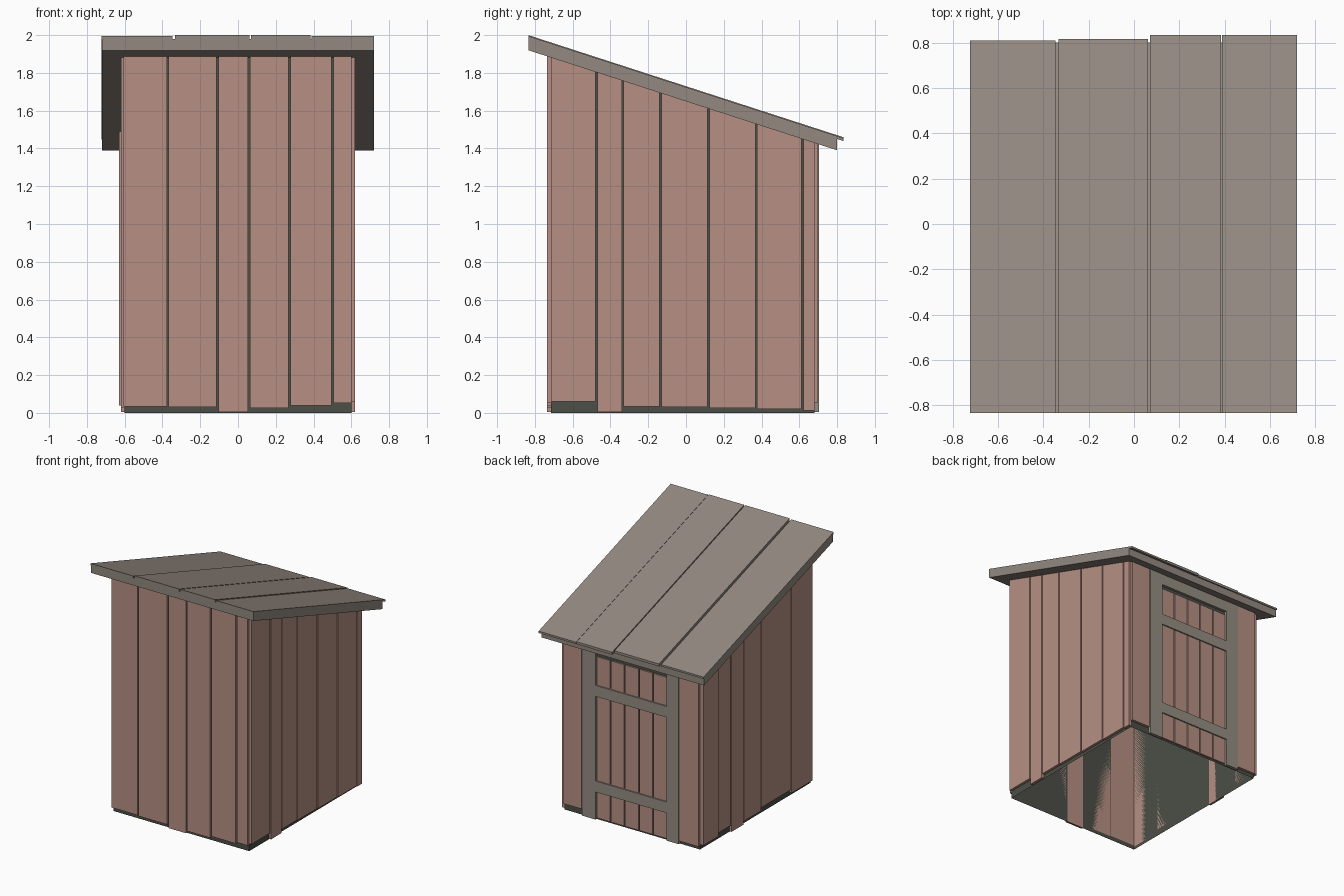
import bpy

cube = bpy.data.objects.get("Cube")
if cube:
    bpy.data.objects.remove(cube, do_unlink=True)


def linear(c):
    c /= 255
    return c / 12.92 if c <= 0.04045 else ((c + 0.055) / 1.055) ** 2.4


def material(name, *rgb):
    mat = bpy.data.materials.new(name)
    mat.use_nodes = True
    colour = (*[linear(c) for c in rgb], 1)
    mat.diffuse_color = colour
    mat.node_tree.nodes["Principled BSDF"].inputs["Base Color"].default_value = colour
    return mat


RED_WOOD = material("faded red wood", 183, 144, 131)
ROOF_WOOD = material("weathered roof wood", 147, 137, 129)
FRAME_WOOD = material("grey frame wood", 148, 142, 131)
DARK = material("dark inner wall", 76, 78, 71)


def eave(y):
    """Height of the sloping underside of the roof."""
    return 1.92 - 0.324 * (y + 0.835)


def block(name, x, y, mat, bottom, top, capped=True):
    """Box whose bottom and top heights are given as functions of y."""
    verts = [(px, py, f(py)) for f in (bottom, top)
             for px, py in ((x[0], y[0]), (x[1], y[0]), (x[1], y[1]), (x[0], y[1]))]
    faces = [(i, (i + 1) % 4, (i + 1) % 4 + 4, i + 4) for i in range(4)]
    if capped:
        faces += [(3, 2, 1, 0), (4, 5, 6, 7)]
    mesh = bpy.data.meshes.new(name)
    mesh.from_pydata(verts, [], faces)
    mesh.materials.append(mat)
    obj = bpy.data.objects.new(name, mesh)
    bpy.context.collection.objects.link(obj)
    return obj


def upright(name, x, y, z, mat, top=eave):
    """Board standing at height z, cut to the roof slope unless a top is given."""
    return block(name, x, y, mat, lambda _: z, top)


# Hollow inner walls, open underneath, showing through the gaps
block("inner_walls", (-0.6, 0.6), (-0.715, 0.68), DARK, lambda _: 0, eave, capped=False)

# Front planks: start, end, bottom height
front = [(-0.605, -0.377, 0.035), (-0.368, -0.113, 0.03), (-0.102, 0.053, 0.005),
         (0.064, 0.268, 0.025), (0.278, 0.494, 0.04), (0.505, 0.6, 0.052)]
for i, (a, b, z) in enumerate(front):
    upright(f"front_plank_{i + 1}", (a, b), (-0.735, -0.715), z, RED_WOOD)

# Side planks on +x and -x: start, end, bottom height, outer face
left = [(-0.715, -0.479, 0.06), (-0.468, -0.338, 0.005), (-0.33, -0.14, 0.035),
        (-0.13, 0.115, 0.03), (0.125, 0.368, 0.025), (0.377, 0.612, 0.02),
        (0.622, 0.68, 0.012)]
right = [(-0.715, -0.45, 0.025), (-0.44, -0.07, 0.055), (-0.06, 0.15, 0.03),
         (0.158, 0.31, 0.005), (0.322, 0.483, 0.06), (0.49, 0.68, 0.04)]
for side, label, planks in ((1, "left", left), (-1, "right", right)):
    for i, (a, b, z) in enumerate(planks):
        loose = side < 0 and i == len(planks) - 1
        x = sorted((side * 0.6, side * (0.63 if loose else 0.62)))
        upright(f"{label}_plank_{i + 1}", x, (a, b), z, RED_WOOD)

# Back wall boards beside the door frame
upright("back_plank_left", (0.435, 0.6), (0.68, 0.7), 0.055, RED_WOOD)
upright("back_plank_right", (-0.6, -0.43), (0.68, 0.7), 0.03, RED_WOOD)

# Door frame
upright("door_post_left", (0.31, 0.43), (0.68, 0.703), 0.005, FRAME_WOOD)
upright("door_post_right", (-0.428, -0.318), (0.68, 0.703), 0.005, FRAME_WOOD)
upright("door_header", (-0.318, 0.31), (0.68, 0.7), 1.335, FRAME_WOOD)

# Door made of planks and two rails
count = 5
step = 0.628 / count
for i in range(count):
    a = -0.318 + i * step
    upright(f"door_plank_{i + 1}", (a + 0.005, a + step - 0.005), (0.68, 0.692),
            0.015, RED_WOOD, lambda _: 1.305)
for label, z in (("lower", 0.225), ("upper", 0.99)):
    upright(f"door_rail_{label}", (-0.318, 0.31), (0.68, 0.702), z,
            FRAME_WOOD, lambda _, z=z: z + 0.088)

# Roof slab with loose boards on top
block("roof_slab", (-0.72, 0.72), (-0.833, 0.8), ROOF_WOOD,
      eave, lambda y: eave(y) + 0.06)
boards = [(-0.723, -0.347, 0.81, 0.075), (-0.333, 0.062, 0.816, 0.08),
          (0.07, 0.383, 0.835, 0.08), (0.389, 0.72, 0.835, 0.075)]
for i, (a, b, end, height) in enumerate(boards):
    block(f"roof_board_{i + 1}", (a, b), (-0.835, end), ROOF_WOOD,
          lambda y: eave(y) + 0.06, lambda y, h=height: eave(y) + h)
